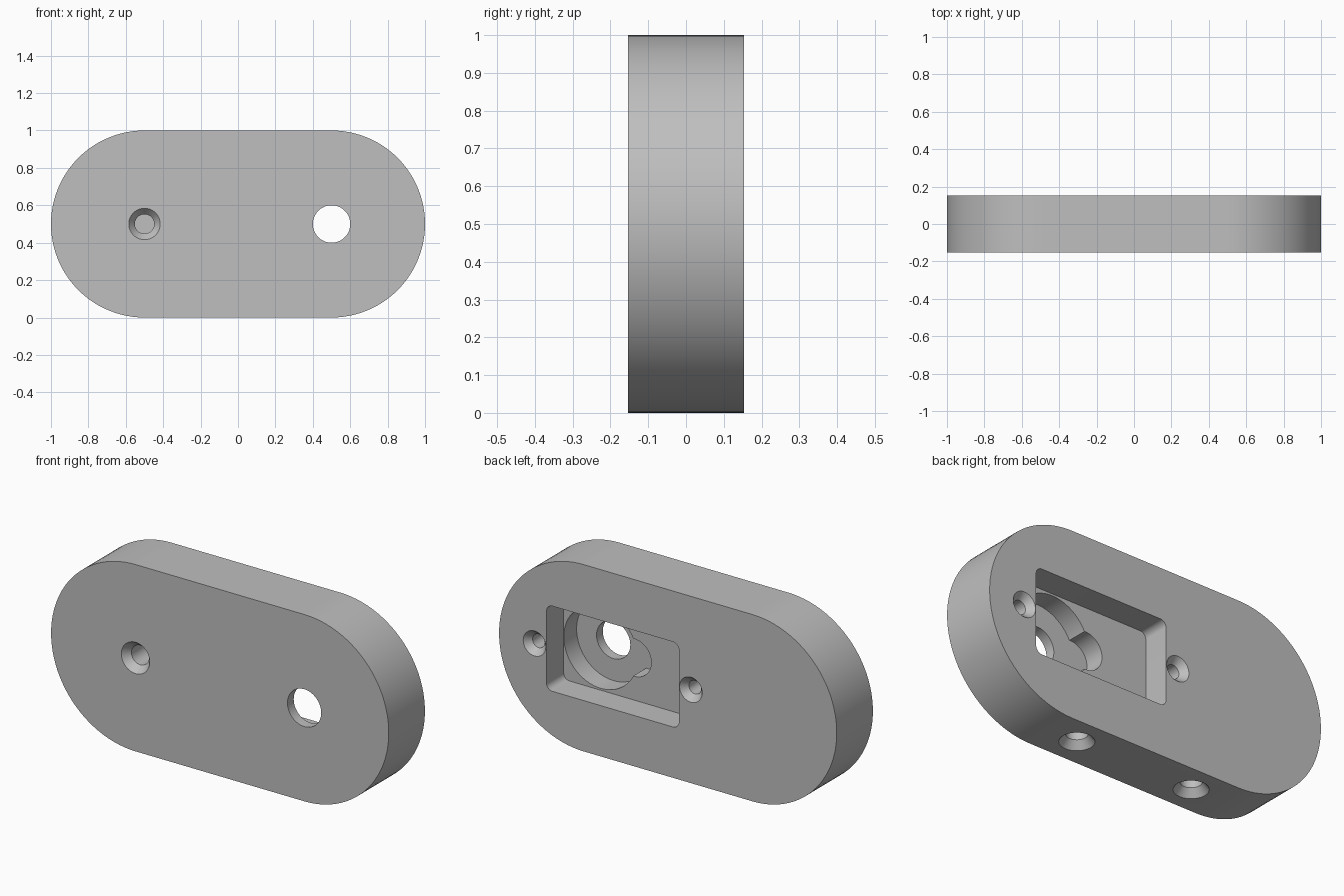
import bpy, bmesh, math
from mathutils import Vector

if "Cube" in bpy.data.objects:
    bpy.data.objects.remove(bpy.data.objects["Cube"], do_unlink=True)

grey = bpy.data.materials.new("plain_grey")
grey.use_nodes = True
colour = (0.52, 0.52, 0.52, 1)
grey.diffuse_color = colour
grey.node_tree.nodes["Principled BSDF"].inputs["Base Color"].default_value = colour

BACK = 0.153      # half of the plate thickness
MID = 0.5         # height of the centre line


def make_object(name, bm):
    bmesh.ops.remove_doubles(bm, verts=bm.verts, dist=1e-5)
    bmesh.ops.recalc_face_normals(bm, faces=bm.faces)
    mesh = bpy.data.meshes.new(name)
    bm.to_mesh(mesh)
    bm.free()
    mesh.materials.append(grey)
    obj = bpy.data.objects.new(name, mesh)
    bpy.context.collection.objects.link(obj)
    return obj


def rounded_block(name, cx, half_w, half_h, radius, y0, y1, steps):
    """Rounded rectangle in the xz plane, extruded along y."""
    bm = bmesh.new()
    ring = []
    for corner, (sx, sz) in enumerate([(1, 1), (-1, 1), (-1, -1), (1, -1)]):
        for i in range(steps + 1):
            a = math.pi / 2 * (corner + i / steps)
            ring.append(bm.verts.new((
                cx + sx * (half_w - radius) + radius * math.cos(a), y0,
                MID + sz * (half_h - radius) + radius * math.sin(a))))
    bmesh.ops.remove_doubles(bm, verts=ring, dist=1e-5)
    face = bm.faces.new([v for v in ring if v.is_valid])
    grown = bmesh.ops.extrude_face_region(bm, geom=[face])["geom"]
    bmesh.ops.translate(bm, vec=(0, y1 - y0, 0),
                        verts=[g for g in grown if isinstance(g, bmesh.types.BMVert)])
    return make_object(name, bm)


def turned_cutter(name, place, direction, profile, sides=48):
    """Stack of circles (radius, depth) running from place along direction."""
    bm = bmesh.new()
    turn = Vector(direction).to_track_quat('Z', 'Y')
    rings = []
    for r, d in profile:
        rings.append([bm.verts.new(Vector(place) + turn @ Vector((
            r * math.cos(math.tau * i / sides), r * math.sin(math.tau * i / sides), d)))
            for i in range(sides)])
    for low, high in zip(rings, rings[1:]):
        for i in range(sides):
            j = (i + 1) % sides
            bm.faces.new((low[i], low[j], high[j], high[i]))
    bm.faces.new(rings[0])
    bm.faces.new(rings[-1])
    return make_object(name, bm)


def screw_profile(outer, inner, sink, depth):
    return [(outer, -0.02), (outer, 0), (inner, sink), (inner, depth)]


# Plate with fully rounded ends
plate = rounded_block("plate", 0, 1, 0.5, 0.5, -BACK, BACK, 24)

# Stepped recess in the back, with a round well, a side lobe and a through hole
inward = (0, -1, 0)
cutters = [
    rounded_block("pocket_cutter", 0.327, 0.392, 0.228, 0.035, 0.008, BACK + 0.1, 8),
    turned_cutter("well_cutter", (0.5, 0.05, MID), inward, [(0.218, 0), (0.218, 0.15)], 64),
    turned_cutter("lobe_cutter", (0.3, 0.05, MID), inward, [(0.1, 0), (0.1, 0.15)]),
    turned_cutter("through_hole_cutter", (0.5, 0, MID), inward, [(0.1, 0), (0.1, 0.3)]),
]

# Countersunk screw holes: two beside the pocket, one in front, two underneath
for x in (0.79, -0.136):
    cutters.append(turned_cutter("back_screw_cutter", (x, BACK, MID), inward,
                                 screw_profile(0.067, 0.036, 0.035, 0.16)))
large = screw_profile(0.084, 0.052, 0.04, 0.2)
cutters.append(turned_cutter("front_screw_cutter", (-0.5, -BACK, MID), (0, 1, 0), large))
for x in (0.345, -0.345):
    cutters.append(turned_cutter("bottom_screw_cutter", (x, 0, 0), (0, 0, 1), large))

# Carve the plate and remove the cutters
bpy.ops.object.select_all(action='DESELECT')
bpy.context.view_layer.objects.active = plate
plate.select_set(True)
for cutter in cutters:
    cutter.hide_render = True
    mod = plate.modifiers.new(cutter.name, 'BOOLEAN')
    mod.operation = 'DIFFERENCE'
    mod.solver = 'EXACT'
    mod.object = cutter
    bpy.ops.object.modifier_apply(modifier=mod.name)
    bpy.data.objects.remove(cutter, do_unlink=True)

bpy.ops.object.shade_smooth_by_angle(angle=math.radians(30))
